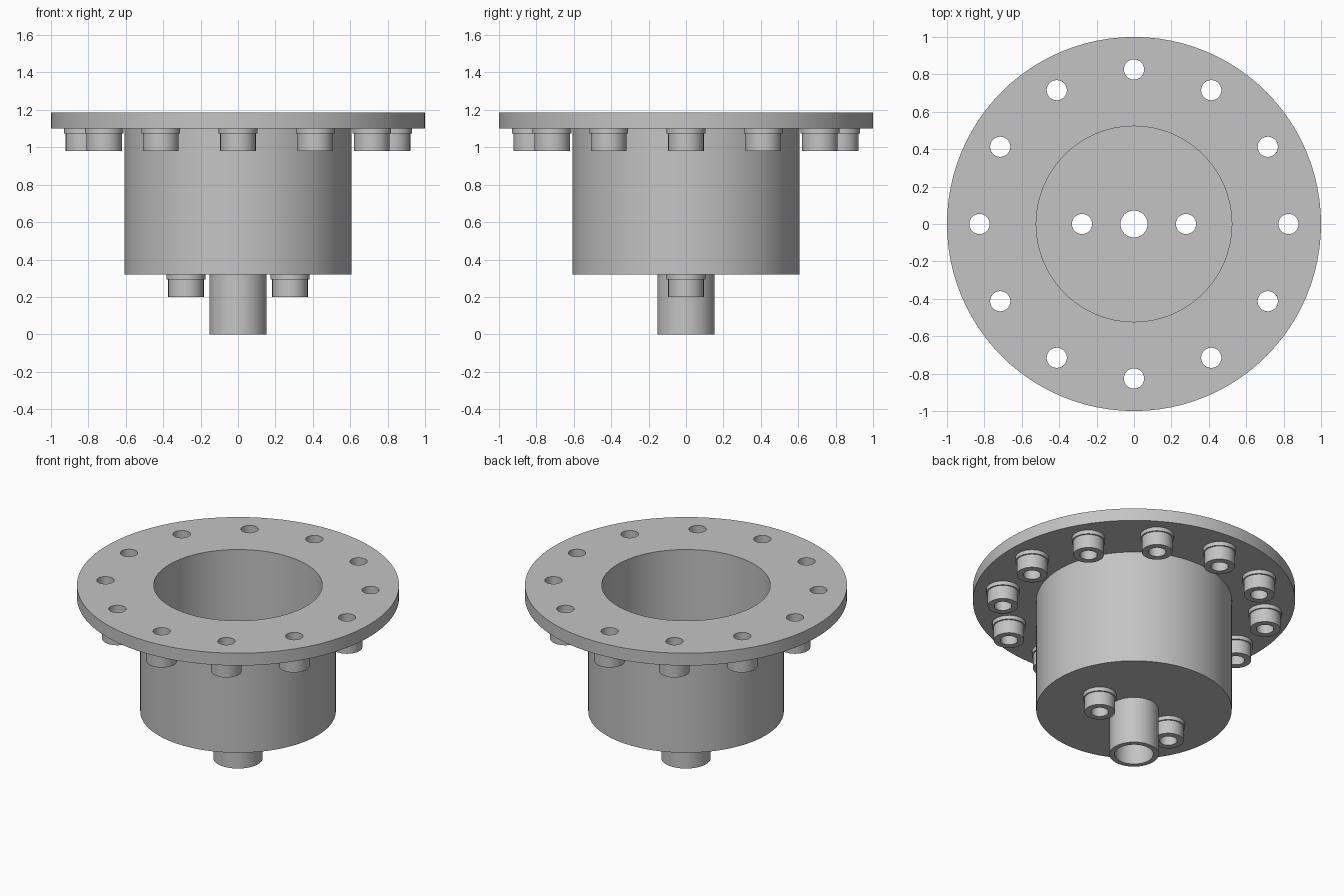
import bpy, bmesh, math
from mathutils import Matrix

old = bpy.data.objects.get("Cube")
if old:
    bpy.data.objects.remove(old)

steel = bpy.data.materials.new("steel grey")
steel.use_nodes = True
GREY = (0.55, 0.55, 0.55, 1)
steel.diffuse_color = GREY
steel.node_tree.nodes["Principled BSDF"].inputs["Base Color"].default_value = GREY


def finish(name, bm):
    bmesh.ops.recalc_face_normals(bm, faces=bm.faces)
    mesh = bpy.data.meshes.new(name)
    bm.to_mesh(mesh)
    bm.free()
    mesh.materials.append(steel)
    obj = bpy.data.objects.new(name, mesh)
    bpy.context.collection.objects.link(obj)
    return obj


def smooth(obj):
    bpy.ops.object.select_all(action='DESELECT')
    obj.select_set(True)
    bpy.context.view_layer.objects.active = obj
    bpy.ops.object.shade_smooth_by_angle(angle=math.radians(30))


def lathe(name, profile, steps, x=0, y=0):
    """Spin a closed (radius, height) outline about a vertical axis."""
    bm = bmesh.new()
    verts = [bm.verts.new((r, 0, z)) for r, z in profile]
    edges = [bm.edges.new((verts[i - 1], verts[i])) for i in range(len(verts))]
    bmesh.ops.spin(bm, geom=verts + edges, cent=(0, 0, 0), axis=(0, 0, 1),
                   angle=math.tau, steps=steps, use_merge=True)
    bmesh.ops.remove_doubles(bm, verts=bm.verts, dist=1e-5)
    bmesh.ops.translate(bm, verts=bm.verts, vec=(x, y, 0))
    return finish(name, bm)


TOP, FLANGE, BASE = 1.185, 1.10, 0.32
OUTER, INNER, FLOOR = 0.607, 0.523, 0.326
HOLE = 0.054

# Bolt positions: a ring under the flange and a pair under the cup
ring = [(0.826 * math.cos(i * math.tau / 12), 0.826 * math.sin(i * math.tau / 12), FLANGE)
        for i in range(12)]
pair = [(s * 0.278, 0, BASE) for s in (-1, 1)]

# Flanged cup with a thin floor
cup = lathe("flanged_cup", [(0.072, BASE), (OUTER, BASE), (OUTER, FLANGE), (1, FLANGE),
                            (1, TOP), (INNER, TOP), (INNER, FLOOR), (0.072, FLOOR)], 96)

# Drill the bolt holes
bm = bmesh.new()
for x, y, z in ring + pair:
    bmesh.ops.create_cone(bm, cap_ends=True, segments=32, radius1=HOLE, radius2=HOLE,
                          depth=0.4, matrix=Matrix.Translation((x, y, z)))
drill = finish("hole_cutter", bm)
drill.hide_render = True
cut = cup.modifiers.new("holes", 'BOOLEAN')
cut.operation = 'DIFFERENCE'
cut.solver = 'EXACT'
cut.object = drill
smooth(cup)
bpy.ops.object.modifier_apply(modifier=cut.name)
bpy.data.objects.remove(drill)

# Outlet pipe
smooth(lathe("outlet_pipe", [(0.12, 0), (0.153, 0), (0.153, BASE), (0.12, BASE)], 64))

# Washer and hollow nut in one outline at each hole
for label, spots in (("flange", ring), ("base", pair)):
    for i, (x, y, z) in enumerate(spots):
        smooth(lathe(f"{label}_washer_{i + 1}",
                     [(HOLE, z - 0.027), (0.104, z - 0.027), (0.104, z), (HOLE, z)], 40, x, y))
        smooth(lathe(f"{label}_nut_{i + 1}",
                     [(HOLE, z - 0.12), (0.095, z - 0.12), (0.095, z - 0.027), (HOLE, z - 0.027)],
                     40, x, y))
